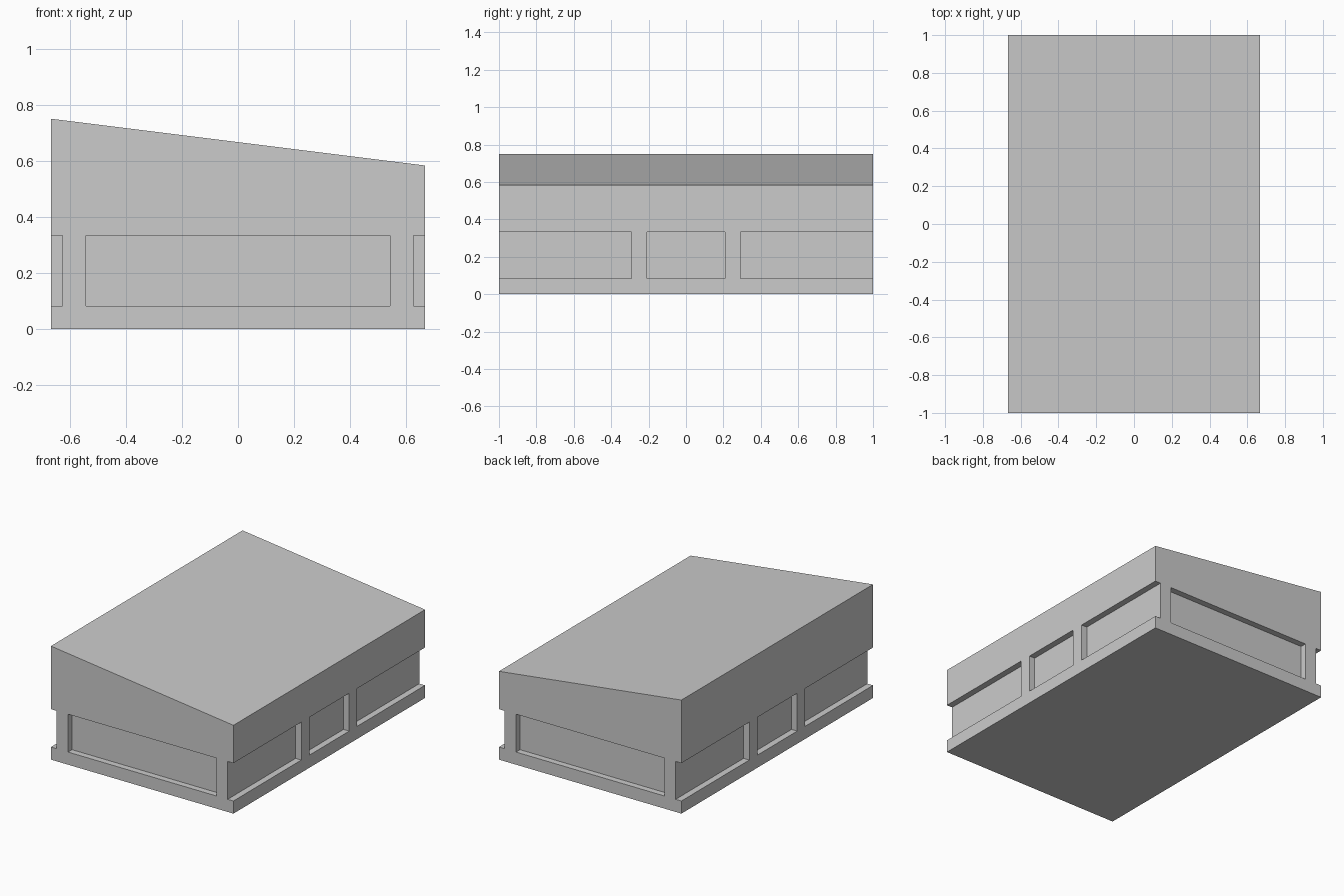
import bpy
import bmesh
from mathutils import Matrix

if "Cube" in bpy.data.objects:
    bpy.data.objects.remove(bpy.data.objects["Cube"])

U = 1 / 12                    # design module
HX, HY = 8 * U, 1.0           # half width and half length
DEPTH = U / 2                 # window recess depth
Z0, Z1 = U, 4 * U             # window sill and head heights
OUT = 0.1                     # cutter overshoot outside the walls

grey = bpy.data.materials.new("light grey")
grey.diffuse_color = (0.6, 0.6, 0.6, 1)
grey.use_nodes = True
grey.node_tree.nodes["Principled BSDF"].inputs["Base Color"].default_value = grey.diffuse_color


def make_object(name, bm):
    bmesh.ops.recalc_face_normals(bm, faces=bm.faces)
    mesh = bpy.data.meshes.new(name)
    bm.to_mesh(mesh)
    bm.free()
    mesh.materials.append(grey)
    obj = bpy.data.objects.new(name, mesh)
    bpy.context.collection.objects.link(obj)
    return obj


def add_box(bm, x0, x1, y0, y1, z0, z1):
    size = Matrix.Diagonal((x1 - x0, y1 - y0, z1 - z0, 1))
    centre = Matrix.Translation(((x0 + x1) / 2, (y0 + y1) / 2, (z0 + z1) / 2))
    bmesh.ops.create_cube(bm, size=1, matrix=centre @ size)


# Building body: sloped-roof profile extruded along its length
bm = bmesh.new()
profile = [(-HX, 0), (HX, 0), (HX, 7 * U), (-HX, 9 * U)]
face = bm.faces.new([bm.verts.new((x, -HY, z)) for x, z in profile])
ext = bmesh.ops.extrude_face_region(bm, geom=[face])
new_verts = [v for v in ext["geom"] if isinstance(v, bmesh.types.BMVert)]
bmesh.ops.translate(bm, verts=new_verts, vec=(0, 2 * HY, 0))
building = make_object("building_body", bm)

# Window recesses on all four walls; side end windows wrap the corners
bm = bmesh.new()
for s in (-1, 1):
    xs = sorted((s * (HX - DEPTH), s * (HX + OUT)))
    ys = sorted((s * (HY - DEPTH), s * (HY + OUT)))
    add_box(bm, -6.5 * U, 6.5 * U, *ys, Z0, Z1)
    for y0, y1 in ((-HY - OUT, -3.5 * U), (-2.5 * U, 2.5 * U), (3.5 * U, HY + OUT)):
        add_box(bm, *xs, y0, y1, Z0, Z1)
cutter = make_object("window_cutter", bm)
cutter.hide_render = True
cutter.hide_set(True)

cut = building.modifiers.new("window_recesses", 'BOOLEAN')
cut.operation = 'DIFFERENCE'
cut.solver = 'EXACT'
cut.object = cutter
